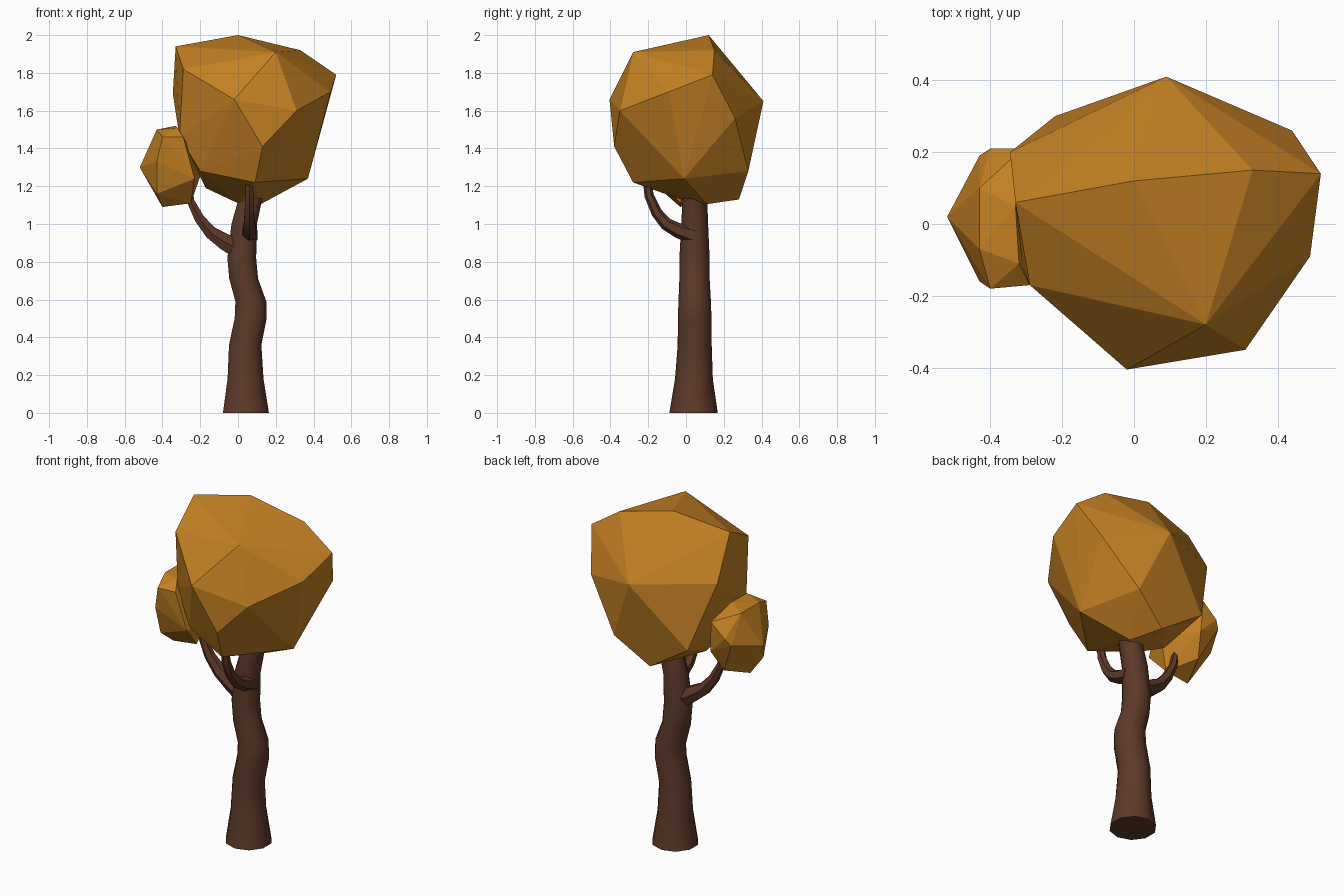
import bpy, bmesh, math
from mathutils import Vector

if "Cube" in bpy.data.objects:
    bpy.data.objects.remove(bpy.data.objects["Cube"])


def material(name, rgb):
    m = bpy.data.materials.new(name)
    m.diffuse_color = (*rgb, 1)
    m.use_nodes = True
    m.node_tree.nodes["Principled BSDF"].inputs["Base Color"].default_value = m.diffuse_color
    return m


LEAF = material("autumn orange", (0.56, 0.22, 0.017))
BARK = material("bark brown", (0.11, 0.041, 0.021))


def finish(bm, name, mat):
    bmesh.ops.recalc_face_normals(bm, faces=bm.faces)
    me = bpy.data.meshes.new(name)
    bm.to_mesh(me)
    bm.free()
    me.materials.append(mat)
    ob = bpy.data.objects.new(name, me)
    bpy.context.collection.objects.link(ob)
    return ob


def hull(name, pts):
    """Faceted leaf clump: convex hull of its corner points."""
    bm = bmesh.new()
    for p in pts:
        bm.verts.new(p)
    r = bmesh.ops.convex_hull(bm, input=bm.verts[:])
    junk = [g for g in r["geom_interior"] if isinstance(g, bmesh.types.BMVert)]
    bmesh.ops.delete(bm, geom=list(set(junk)), context="VERTS")
    return finish(bm, name, LEAF)


def tube(name, path, sides, flat=False):
    """Tapered limb through (x, y, z, radius) stations."""
    bm = bmesh.new()
    pts = [Vector(p[:3]) for p in path]
    rings = []
    for i, p in enumerate(pts):
        t = pts[min(i + 1, len(pts) - 1)] - pts[max(i - 1, 0)]
        if flat:
            t = Vector((0, 0, 1))
        q = Vector((0, 0, 1)).rotation_difference(t.normalized())
        ring = []
        for k in range(sides):
            a = math.tau * (k + 0.5) / sides
            ring.append(bm.verts.new(p + q @ Vector((math.cos(a), math.sin(a), 0)) * path[i][3]))
        rings.append(ring)
    for a, b in zip(rings, rings[1:]):
        for k in range(sides):
            n = (k + 1) % sides
            bm.faces.new((a[k], a[n], b[n], b[k]))
    bm.faces.new(rings[0][::-1])
    bm.faces.new(rings[-1])
    ob = finish(bm, name, BARK)
    bpy.context.view_layer.objects.active = ob
    ob.select_set(True)
    bpy.ops.object.shade_smooth_by_angle(angle=math.radians(40))
    ob.select_set(False)


# main leaf crown
hull("main_crown", [
    (0, .12, 2.0), (.33, .15, 1.92), (.20, -.28, 1.91), (-.29, -.17, 1.82),
    (-.33, .06, 1.94), (-.345, .20, 1.69), (.09, .41, 1.65), (.44, .26, 1.56),
    (.52, .14, 1.79), (.49, -.09, 1.70), (.31, -.35, 1.60), (-.02, -.405, 1.66),
    (.13, -.38, 1.41), (.09, -.28, 1.22), (.37, -.01, 1.24), (.24, .33, 1.28),
    (.04, .28, 1.13), (-.22, .30, 1.30), (-.20, -.17, 1.28), (-.31, -.12, 1.46),
    (-.17, .05, 1.19), (0, .03, 1.11), (.12, .11, 1.105)])

# small leaf clump on the left branch
hull("small_crown", [
    (-.52, .02, 1.30), (-.43, .10, 1.50), (-.43, -.07, 1.50), (-.33, .05, 1.52),
    (-.32, -.11, 1.51), (-.29, -.17, 1.46), (-.40, -.18, 1.46), (-.43, -.16, 1.33),
    (-.43, -.11, 1.16), (-.40, -.03, 1.09), (-.25, -.03, 1.11), (-.23, -.15, 1.24),
    (-.31, .21, 1.46), (-.40, .21, 1.38), (-.43, .19, 1.34), (-.30, .20, 1.28),
    (-.34, .13, 1.15), (-.19, 0, 1.28)])

# wavy trunk
tube("trunk", [
    (.042, .04, 0, .128), (.04, .042, .18, .100), (.038, .046, .36, .090),
    (.067, .046, .50, .089), (.068, .046, .59, .086), (.03, .045, .71, .080),
    (.02, .045, .82, .080), (.033, .046, 1.0, .071), (.062, .047, 1.12, .066),
    (.09, .05, 1.22, .055)], 10, flat=True)

# side branches
tube("left_branch", [
    (.02, .04, .86, .062), (-.07, .04, .905, .050), (-.145, .035, .955, .038),
    (-.205, .03, 1.03, .030), (-.25, .03, 1.12, .023), (-.265, .03, 1.20, .018)], 6)
tube("front_branch", [
    (.06, .04, .94, .050), (.06, -.04, .965, .040), (.06, -.105, 1.00, .034),
    (.06, -.155, 1.06, .029), (.06, -.195, 1.15, .025), (.06, -.21, 1.25, .020)], 6)
